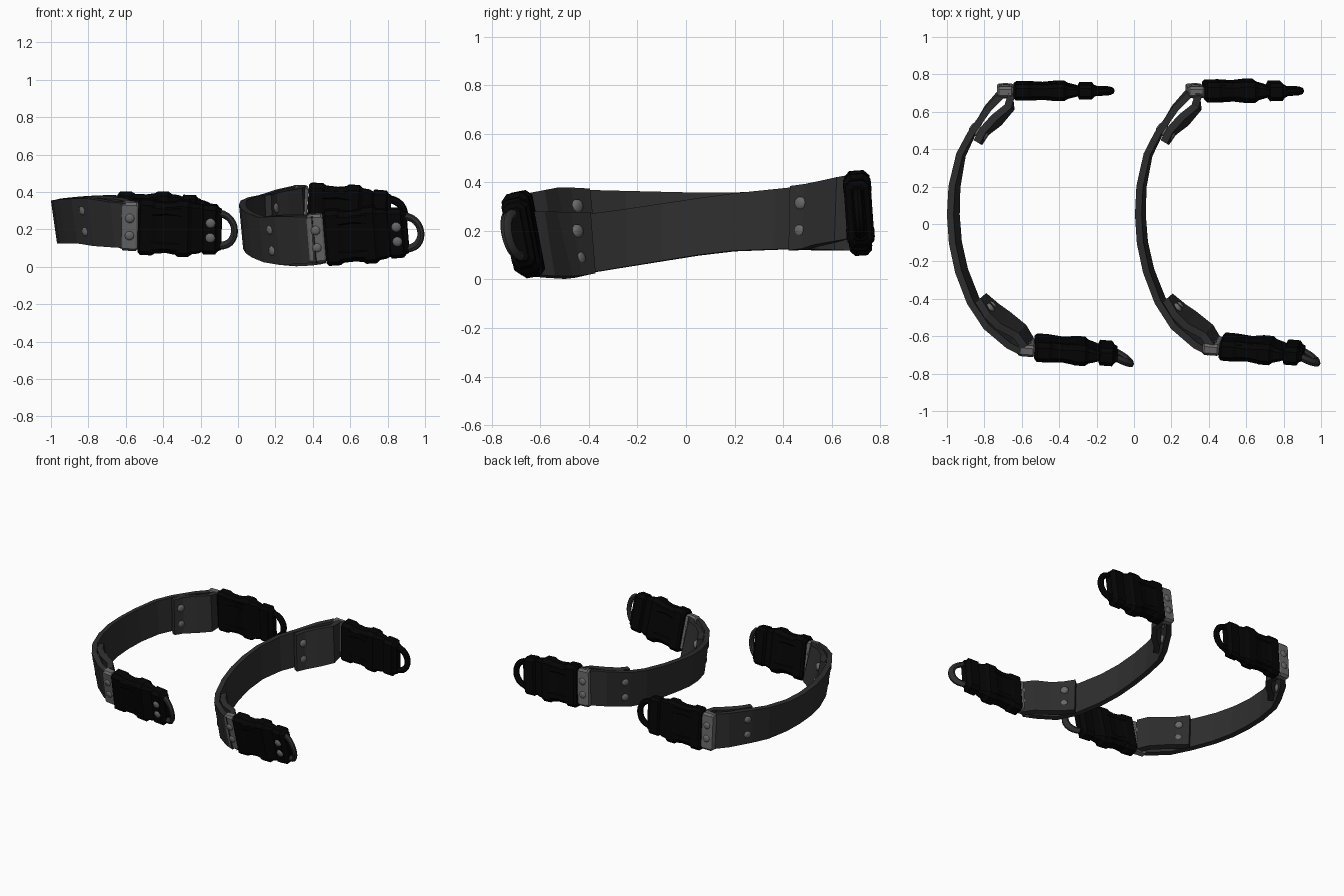
import bpy, math
from mathutils import Vector, Matrix

if "Cube" in bpy.data.objects:
    bpy.data.objects.remove(bpy.data.objects["Cube"])


def material(name, v):
    m = bpy.data.materials.new(name)
    m.diffuse_color = (v, v, v, 1)
    m.use_nodes = True
    m.node_tree.nodes["Principled BSDF"].inputs["Base Color"].default_value = m.diffuse_color
    return m


LEATHER = material("dark_leather", 0.027)
BLACK = material("black_plastic", 0.0015)
METAL = material("grey_metal", 0.14)


def loft(name, rings, mat, matrix=Matrix(), smooth=False):
    """Skin a list of equal-sized point rings and cap both ends."""
    n = len(rings[0])
    verts = [matrix @ Vector(p) for r in rings for p in r]
    faces = [(i * n + j, i * n + (j + 1) % n, (i + 1) * n + (j + 1) % n, (i + 1) * n + j)
             for i in range(len(rings) - 1) for j in range(n)]
    faces += [tuple(range(n))[::-1], tuple(range(len(verts) - n, len(verts)))]
    me = bpy.data.meshes.new(name)
    me.from_pydata(verts, [], faces)
    ob = bpy.data.objects.new(name, me)
    bpy.context.collection.objects.link(ob)
    me.materials.append(mat)
    bpy.context.view_layer.objects.active = ob
    bpy.ops.object.select_all(action='DESELECT')
    ob.select_set(True)
    bpy.ops.object.mode_set(mode='EDIT')
    bpy.ops.mesh.select_all(action='SELECT')
    bpy.ops.mesh.normals_make_consistent(inside=False)
    bpy.ops.object.mode_set(mode='OBJECT')
    if smooth:
        bpy.ops.object.shade_smooth_by_angle(angle=math.radians(40))
    return ob


def block(name, profile, mat, matrix, zc=0.0, thick=1.0):
    """Chamfered-rectangle sections (u, half height, half thickness) along local x."""
    rings = []
    for u, h, t in profile:
        t *= thick
        c = min(h, t) * 0.45
        rings.append([(u, y, zc + z) for y, z in (
            (t, h - c), (t - c, h), (c - t, h), (-t, h - c),
            (-t, c - h), (c - t, -h), (t - c, -h), (t, c - h))])
    return loft(name, rings, mat, matrix)


def rivet(name, centre, axis, half):
    """Double-sided rivet with domed heads."""
    rot = axis.to_track_quat('Z', 'Y').to_matrix().to_4x4()
    rings = [[(r * math.cos(a * math.pi / 5), r * math.sin(a * math.pi / 5), z) for a in range(10)]
             for r, z in ((.014, -half), (.024, -half + .005), (.029, -half + .014),
                          (.029, half - .014), (.024, half - .005), (.014, half))]
    loft(name, rings, METAL, Matrix.Translation(centre) @ rot, True)


def band(name, pts, half_t=0.018):
    """Leather band through (x, y, z, half height, lean in degrees); lean tips the top outward."""
    rings = []
    for i, (x, y, z, h, lean) in enumerate(pts):
        a, b = pts[max(i - 1, 0)], pts[min(i + 1, len(pts) - 1)]
        t = Vector((b[0] - a[0], b[1] - a[1], 0)).normalized()
        n = Vector((-t.y, t.x, 0))
        k = math.radians(lean)
        up = n * math.sin(k) + Vector((0, 0, math.cos(k)))
        side = n * math.cos(k) - Vector((0, 0, math.sin(k)))
        c = Vector((x, y, z))
        rings.append([c + up * h + side * half_t, c + up * h - side * half_t,
                      c - up * h - side * half_t, c - up * h + side * half_t])
    loft(name, rings, LEATHER)


def buckle(tag, crimp, tip, roll, outer, bend, mat_ring, thick):
    """Crimp, release buckle, end cap and loop in a frame running from crimp to tip."""
    d = Vector(tip) - Vector(crimp)
    m = (Matrix.Translation(crimp) @ d.to_track_quat('X', 'Z').to_matrix().to_4x4()
         @ Matrix.Rotation(math.radians(roll), 4, 'X'))
    axis = m.to_3x3() @ Vector((0, 1, 0))
    block(tag + "_crimp", [(-.044, .122, .025), (-.034, .132, .031), (.034, .132, .031),
                           (.044, .122, .025)], METAL, m)
    for z in (-.047, .047):
        rivet(tag + "_crimp_rivet", m @ Vector((0, 0, z)), axis, .038)
        if outer < 0:
            rivet(tag + "_cap_rivet", m @ Vector((.435, -.028, z * .85)), axis, .03)
    block(tag + "_buckle_body", [
        (.045, .136, .04), (.058, .15, .053), (.12, .15, .053), (.138, .139, .047),
        (.20, .136, .043), (.245, .142, .05), (.26, .152, .056), (.315, .152, .056),
        (.335, .137, .042), (.37, .133, .032), (.40, .12, .022)], BLACK, m, 0, thick)
    # raised side arms leave a recess down the middle
    for z in (-.095, .095):
        block(tag + "_buckle_arm", [(.10, .03, .045), (.12, .036, .055), (.20, .022, .05),
                                    (.27, .036, .058), (.33, .03, .042)], BLACK, m, z, thick)
    block(tag + "_end_cap", [(.388, .12, .03), (.396, .134, .048), (.462, .132, .048),
                             (.475, .117, .03), (.49, .11, .024)], BLACK, m, 0, thick)
    # loop
    rings = []
    for i in range(13):
        a = -math.pi / 2 + math.pi * i / 12
        u, z = .47 + .094 * max(math.cos(a), 0) ** .85, .088 * math.sin(a)
        radial = Vector((math.cos(a), bend * math.cos(a), math.sin(a))).normalized()
        c = Vector((u, bend * (u - .47), z))
        rings.append([c + radial * .021 * math.cos(k * math.pi / 4)
                      + Vector((0, 1, 0)) * .021 * math.sin(k * math.pi / 4) for k in range(8)])
    loft(tag + "_loop", rings, mat_ring, m, True)


# plan of one strap (left one); the right one is shifted by one unit
PLAN = [(-.585, -.668), (-.66, -.63), (-.775, -.535), (-.86, -.41), (-.922, -.25), (-.955, -.1),
        (-.966, .05), (-.96, .2), (-.925, .37), (-.87, .48), (-.78, .62), (-.705, .70)]
FRONT_FLAP = [(-.565, -.645), (-.61, -.575), (-.70, -.515), (-.76, -.465), (-.82, -.395)]
BACK_FLAP = [(-.835, .435), (-.80, .495), (-.735, .555), (-.665, .625), (-.66, .70)]
FLAP_TWIST = [0, 3, 8, 6, 0]


def strap(tag, dx, heights, front, back):
    def at(pts):
        out = []
        for x, y in pts:
            # height, lean and half width interpolated along y
            for (y0, *v0), (y1, *v1) in zip(heights, heights[1:]):
                if y <= y1 or y1 == heights[-1][0]:
                    f = (y - y0) / (y1 - y0)
                    break
            z, lean, h = (p + f * (q - p) for p, q in zip(v0, v1))
            out.append((x + dx, y, z, h, lean))
        return out
    band(tag + "_strap", at(PLAN))
    for name, flap in (("front", FRONT_FLAP), ("back", BACK_FLAP)):
        band(tag + "_" + name + "_flap",
             [(x, y, z, h + .006, lean + tw) for (x, y, z, h, lean), tw in zip(at(flap), FLAP_TWIST)], .02)
    # rivets pinning the folded ends
    for (x, y), n in (((-.79, -.465), Vector((-.8, -.6, 0))), ((-.83, .492), Vector((-.82, .57, 0)))):
        c = at([(x, y)])[0]
        k = math.radians(c[4])
        for s in (-.056, .056):
            rivet(tag + "_strap_rivet", Vector(c[:3]) + n * math.sin(k) * s + Vector((0, 0, s)), n, .052)
    thick = 1.08 if dx else .9
    buckle(tag + "_front", *front, 11, -1, -.42, LEATHER, 1.0)
    buckle(tag + "_back", *back, 4, 1, 0, BLACK, thick - .08)


strap("left", 0, [(-.67, .222, 11, .122), (-.5, .245, 9, .13), (-.4, .247, 9, .12), (.15, .24, 8, .114),
                  (.48, .25, 2, .122), (.72, .25, -4, .125)],
      ((-.577, -.656, .218), (-.10, -.694, .20)), ((-.688, .712, .25), (-.20, .712, .25)))
strap("right", 1, [(-.67, .147, 11, .125), (-.5, .14, 8, .133), (-.4, .147, 7, .12), (.15, .232, 5, .117),
                   (.48, .255, 2, .128), (.72, .31, -4, .125)],
      ((.42, -.65, .153), (.905, -.692, .185)), ((.326, .712, .303), (.82, .712, .272)))
